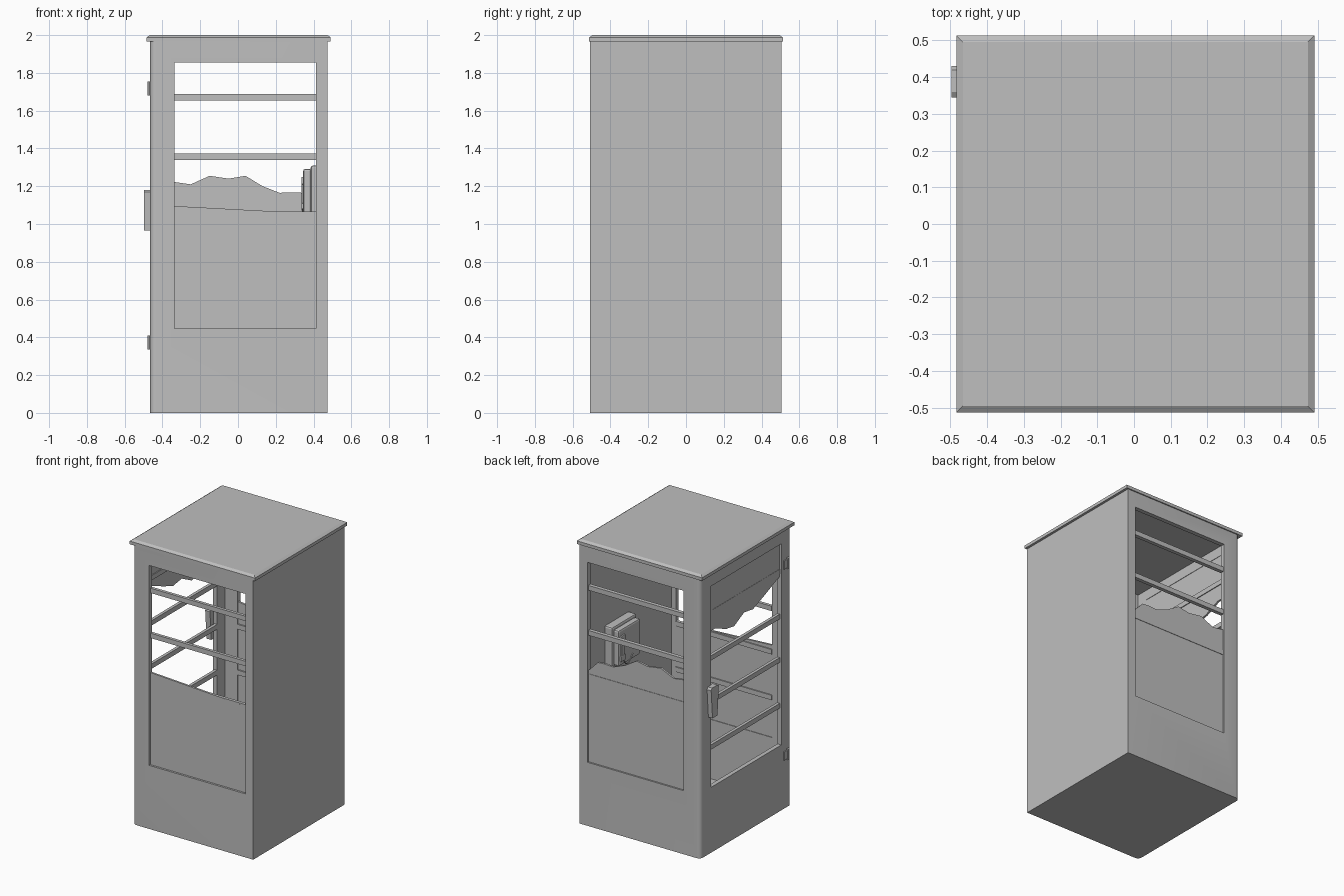
import bpy, bmesh, math
from mathutils import Vector

cube = bpy.data.objects.get("Cube")
if cube:
    bpy.data.objects.remove(cube, do_unlink=True)

grey = bpy.data.materials.new("plain_grey")
grey.use_nodes = True
GREY = (0.52, 0.52, 0.52, 1)
grey.diffuse_color = GREY
grey.node_tree.nodes["Principled BSDF"].inputs["Base Color"].default_value = GREY


def finish(name, bm):
    bmesh.ops.recalc_face_normals(bm, faces=bm.faces)
    mesh = bpy.data.meshes.new(name)
    bm.to_mesh(mesh)
    bm.free()
    mesh.materials.append(grey)
    ob = bpy.data.objects.new(name, mesh)
    bpy.context.collection.objects.link(ob)
    return ob


def box_bm(x, y, z):
    bm = bmesh.new()
    bmesh.ops.create_cube(bm, size=1)
    for v in bm.verts:
        v.co = Vector([r[0] if c < 0 else r[1] for c, r in zip(v.co, (x, y, z))])
    return bm


def box(name, x, y, z, bevel=0):
    bm = box_bm(x, y, z)
    if bevel:
        bmesh.ops.bevel(bm, geom=bm.edges[:], offset=bevel, segments=2,
                        profile=0.5, affect='EDGES')
    return finish(name, bm)


def slab(name, outline, axis, lo, hi):
    """Extrude an outline of (across, z) points along the x or y axis."""
    bm = bmesh.new()
    place = (lambda p, d: (d, p[0], p[1])) if axis == 'x' else (lambda p, d: (p[0], d, p[1]))
    face = bm.faces.new([bm.verts.new(place(p, lo)) for p in outline])
    ext = bmesh.ops.extrude_face_region(bm, geom=[face])
    step = Vector((hi - lo, 0, 0) if axis == 'x' else (0, hi - lo, 0))
    bmesh.ops.translate(bm, vec=step,
                        verts=[g for g in ext['geom'] if isinstance(g, bmesh.types.BMVert)])
    return finish(name, bm)


def smooth(ob):
    bpy.ops.object.select_all(action='DESELECT')
    ob.select_set(True)
    bpy.context.view_layer.objects.active = ob
    bpy.ops.object.shade_smooth_by_angle(angle=math.radians(30))


# Window limits: across x on front and back, across y on the door side
WX, WY = (-0.336, 0.413), (-0.395, 0.385)
WZ, DZ = (0.447, 1.854), (0.46, 1.875)

# Cabin shell with rounded corners on the door side
bm = box_bm((-0.465, 0.474), (-0.508, 0.505), (0, 1.968))
corners = [e for e in bm.edges
           if abs(e.verts[0].co.z - e.verts[1].co.z) > 1 and e.verts[0].co.x < 0]
bmesh.ops.bevel(bm, geom=corners, offset=0.03, segments=5, profile=0.5, affect='EDGES')
cabin = finish("cabin_shell", bm)

# Hollow it out, then cut the front, back and door windows
cutters = [
    box("room_cutter", (-0.435, 0.445), (-0.476, 0.474), (0.03, 1.945)),
    box("front_back_cutter", WX, (-0.7, 0.7), WZ),
    box("door_cutter", (-0.7, -0.2), WY, DZ),
]
for cutter in cutters:
    cutter.hide_render = True
    mod = cabin.modifiers.new("cut", 'BOOLEAN')
    mod.operation = 'DIFFERENCE'
    mod.solver = 'EXACT'
    mod.object = cutter
deps = bpy.context.evaluated_depsgraph_get()
cut_mesh = bpy.data.meshes.new_from_object(cabin.evaluated_get(deps))
cabin.modifiers.clear()
cabin.data = cut_mesh
for cutter in cutters:
    bpy.data.objects.remove(cutter, do_unlink=True)
smooth(cabin)

# Roof slab with a chamfered top
bm = box_bm((-0.484, 0.491), (-0.513, 0.513), (1.966, 1.988))
top = [f for f in bm.faces if f.normal.z > 0.9]
bmesh.ops.inset_region(bm, faces=top, thickness=0.025, depth=0.012)
finish("roof", bm)

# Glazing rails on the three open sides
for i, z in enumerate((1.672, 1.355, 1.05, 0.728)):
    span = (z - 0.017, z + 0.017)
    box(f"front_rail_{i}", WX, (-0.4938, -0.472), span)
    box(f"back_rail_{i}", WX, (0.47, 0.4935 if i == 3 else 0.497), span)
    box(f"door_rail_{i}", (-0.4535, -0.432), WY, (span[0] + 0.005, span[1] + 0.005))

# Broken panes and boards
slab("front_board", [(WX[0], WZ[0]), (WX[1], WZ[0]), (WX[1], 1.055), (WX[0], 1.095)],
     'y', -0.494, -0.48)
back_edge = [(WX[1], 1.09), (0.34, 1.165), (0.29, 1.168), (0.22, 1.165), (0.13, 1.20),
             (0.04, 1.255), (-0.05, 1.24), (-0.15, 1.255), (-0.25, 1.21), (WX[0], 1.222)]
slab("back_board", [(WX[0], WZ[0]), (WX[1], WZ[0])] + back_edge, 'y', 0.48, 0.494)
door_edge = [(WY[1], 1.55), (0.32, 1.55), (0.2, 1.50), (0.11, 1.485), (0.0, 1.54),
             (-0.1, 1.525), (-0.22, 1.57), (-0.34, 1.62), (WY[0], 1.64)]
slab("door_pane", [(WY[0], DZ[1]), (WY[1], DZ[1])] + door_edge, 'x', -0.452, -0.438)

# Door handle: tapered grip leaning away from the door
slab("door_handle", [(0.345, 1.17), (0.36, 1.18), (0.42, 1.18), (0.43, 1.165),
                     (0.415, 0.965), (0.36, 0.965)], 'x', -0.497, -0.46)

# Door hinges: a leaf and a pin each
for i, z in enumerate((0.373, 1.717)):
    box(f"hinge_leaf_{i}", (-0.472, -0.455), (-0.475, -0.42), (z - 0.03, z + 0.03))
    bm = bmesh.new()
    bmesh.ops.create_cone(bm, cap_ends=True, segments=12, radius1=0.011, radius2=0.011,
                          depth=0.076)
    bmesh.ops.translate(bm, verts=bm.verts, vec=(-0.468, -0.465, z))
    smooth(finish(f"hinge_pin_{i}", bm))

# Wall telephone: mounting case, front case, handset and cord
box("phone_mount", (0.385, 0.45), (0.0, 0.27), (1.03, 1.31), 0.012)
box("phone_case", (0.345, 0.388), (0.015, 0.255), (1.04, 1.292), 0.012)
box("handset_grip", (0.337, 0.35), (0.2, 0.23), (1.08, 1.24), 0.004)
for i, z in enumerate((1.09, 1.23)):
    box(f"handset_end_{i}", (0.335, 0.36), (0.19, 0.24), (z - 0.02, z + 0.02), 0.005)
curve = bpy.data.curves.new("phone_cord", 'CURVE')
curve.dimensions = '3D'
curve.bevel_depth = 0.004
curve.bevel_resolution = 1
spline = curve.splines.new('BEZIER')
path = [(0.342, 0.21, 1.08), (0.345, 0.16, 1.03), (0.342, 0.1, 1.08)]
spline.bezier_points.add(len(path) - 1)
for p, co in zip(spline.bezier_points, path):
    p.co = co
    p.handle_left_type = p.handle_right_type = 'AUTO'
curve.materials.append(grey)
bpy.context.collection.objects.link(bpy.data.objects.new("phone_cord", curve))
